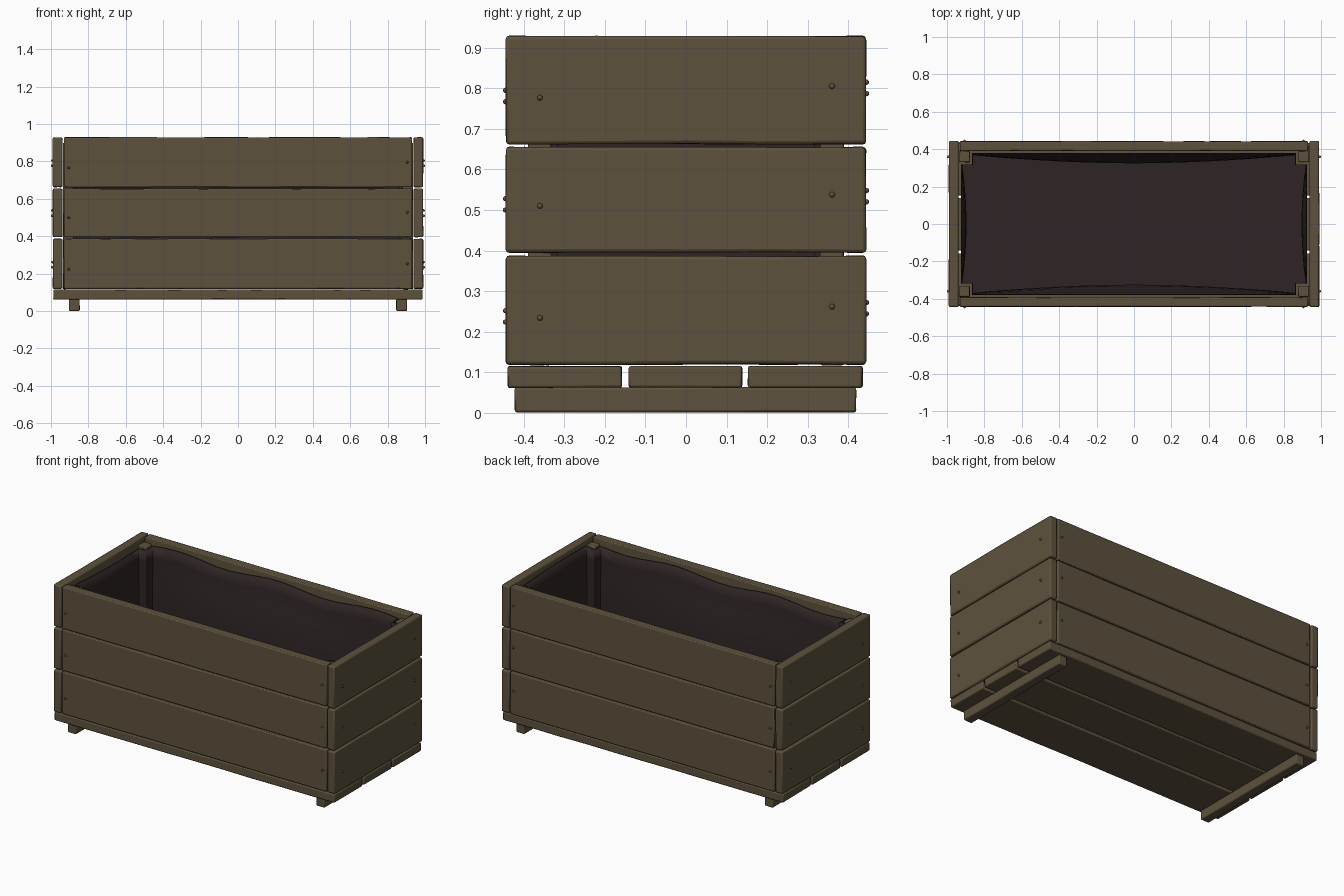
import bpy, bmesh, math, random
from mathutils import Vector

random.seed(7)
cube = bpy.data.objects.get("Cube")
if cube:
    bpy.data.objects.remove(cube, do_unlink=True)


def material(name, colour, rough):
    m = bpy.data.materials.new(name)
    m.use_nodes = True
    m.diffuse_color = (*colour, 1)
    bsdf = m.node_tree.nodes["Principled BSDF"]
    bsdf.inputs["Base Color"].default_value = (*colour, 1)
    bsdf.inputs["Roughness"].default_value = rough
    return m


WOOD = material("weathered wood", (0.11, 0.083, 0.047), 0.9)
LINER = material("dark liner", (0.028, 0.018, 0.018), 0.9)


def finish(name, bm, mat, angle=40):
    bmesh.ops.recalc_face_normals(bm, faces=bm.faces)
    mesh = bpy.data.meshes.new(name)
    bm.to_mesh(mesh)
    bm.free()
    mesh.materials.append(mat)
    ob = bpy.data.objects.new(name, mesh)
    bpy.context.collection.objects.link(ob)
    bpy.ops.object.select_all(action="DESELECT")
    bpy.context.view_layer.objects.active = ob
    ob.select_set(True)
    bpy.ops.object.shade_smooth_by_angle(angle=math.radians(angle))
    return ob


def board(name, lo, hi, wear=0.002, bevel=0.006):
    """Timber between two corners, with slightly worn edges."""
    lo, hi = Vector(lo), Vector(hi)
    size, mid = hi - lo, (lo + hi) / 2
    axis = max(range(3), key=lambda i: size[i])
    bm = bmesh.new()
    bmesh.ops.create_cube(bm, size=1)
    for v in bm.verts:
        v.co = Vector([v.co[i] * size[i] + mid[i] for i in range(3)])
    normal = Vector((0, 0, 0))
    normal[axis] = 1
    cuts = max(1, round(size[axis] / 0.2))
    for k in range(1, cuts):
        point = lo + normal * (size[axis] * k / cuts)
        bmesh.ops.bisect_plane(bm, geom=bm.verts[:] + bm.edges[:] + bm.faces[:],
                               plane_co=point, plane_no=normal)
    # Worn edges move only inward, so the outline keeps its size
    for v in bm.verts:
        for i in range(3):
            v.co[i] += random.uniform(0, wear) * (-1 if v.co[i] > mid[i] else 1)
    ob = finish(name, bm, WOOD)
    mod = ob.modifiers.new("worn edges", "BEVEL")
    mod.width, mod.segments = bevel, 2
    mod.limit_method, mod.angle_limit = "ANGLE", math.radians(50)
    return ob


def screw(name, place, axis):
    """Small domed screw head facing outward along x or y."""
    bm = bmesh.new()
    bmesh.ops.create_uvsphere(bm, u_segments=10, v_segments=6, radius=0.007)
    for v in bm.verts:
        v.co[axis] *= 1.2
        v.co += Vector(place)
    finish(name, bm, WOOD)


# Side and end planks in three courses
courses = [("lower", 0.118, 0.388), ("middle", 0.394, 0.656), ("upper", 0.661, 0.93)]
for label, z0, z1 in courses:
    for side, s in (("front", -1), ("back", 1)):
        y0, y1 = sorted((s * 0.39, s * 0.443))
        board(f"{label}_{side}_plank", (-0.932, y0, z0), (0.932, y1, z1))
    for side, s in (("right", -1), ("left", 1)):
        x0, x1 = sorted((s * 0.937, s * 0.991))
        board(f"{label}_{side}_plank", (x0, -0.445, z0), (x1, 0.445, z1),
              wear=0.003, bevel=0.008)
    # Paired screws into the corner posts
    for s in (-1, 1):
        for t in (-1, 1):
            h = z0 + 0.13 + 0.014 * t
            screw(f"{label}_end_screw", (s * 0.9915, t * 0.36, h), 0)
            screw(f"{label}_side_screw", (t * 0.905, s * 0.443, h + 0.01 * s), 1)

# Base boards
for label, y0, y1 in (("front", -0.44, -0.157), ("middle", -0.142, 0.139),
                      ("back", 0.152, 0.436)):
    board(f"{label}_base_board", (-0.988, y0, 0.061), (0.988, y1, 0.116))

# Foot rails and corner posts
for side, s in (("right", -1), ("left", 1)):
    x0, x1 = sorted((s * 0.845, s * 0.905))
    board(f"{side}_foot_rail", (x0, -0.423, 0), (x1, 0.42, 0.064))
    px0, px1 = sorted((s * 0.877, s * 0.937))
    for end, t in (("front", -1), ("back", 1)):
        y0, y1 = sorted((t * 0.33, t * 0.39))
        board(f"{end}_{side}_post", (px0, y0, 0.116), (px1, y1, 0.9))


# Fabric liner: notched outline around the posts, sagging walls, wavy top
def liner_outline():
    X, Y, nx, ny = 0.925, 0.379, 0.865, 0.318
    corners = [(-nx, -Y), (nx, -Y), (nx, -ny), (X, -ny), (X, ny), (nx, ny),
               (nx, Y), (-nx, Y), (-nx, ny), (-X, ny), (-X, -ny), (-nx, -ny)]
    points = []
    for i, a in enumerate(corners):
        b = corners[(i + 1) % len(corners)]
        a, b = Vector(a), Vector(b)
        n = max(1, round((b - a).length / 0.09))
        points += [a.lerp(b, k / n) for k in range(n)]
    return points


bm = bmesh.new()
rows, rings = 10, []
for r in range(rows + 1):
    t = r / rows
    ring = []
    for p in liner_outline():
        x, y = p
        on_long = abs(y) > 0.37
        on_end = abs(x) > 0.92
        sag = math.sin(math.pi * min(1, t * 1.1))
        if on_long:
            y -= math.copysign(0.05 * sag * math.cos(x * math.pi / 1.9), y)
        if on_end:
            x -= math.copysign(0.025 * sag * math.cos(y * math.pi / 0.7), x)
        top = 0.892 + 0.014 * math.sin(9 * p.x + 4 * p.y) * (on_long or on_end)
        ring.append(bm.verts.new((x, y, 0.135 + (top - 0.135) * t)))
    rings.append(ring)
count = len(rings[0])
for lower, upper in zip(rings, rings[1:]):
    for i in range(count):
        j = (i + 1) % count
        bm.faces.new((lower[i], lower[j], upper[j], upper[i]))
bm.faces.new(rings[0])
liner = finish("fabric_liner", bm, LINER, 60)
mod = liner.modifiers.new("thickness", "SOLIDIFY")
mod.thickness = 0.005
mod.offset = -1
